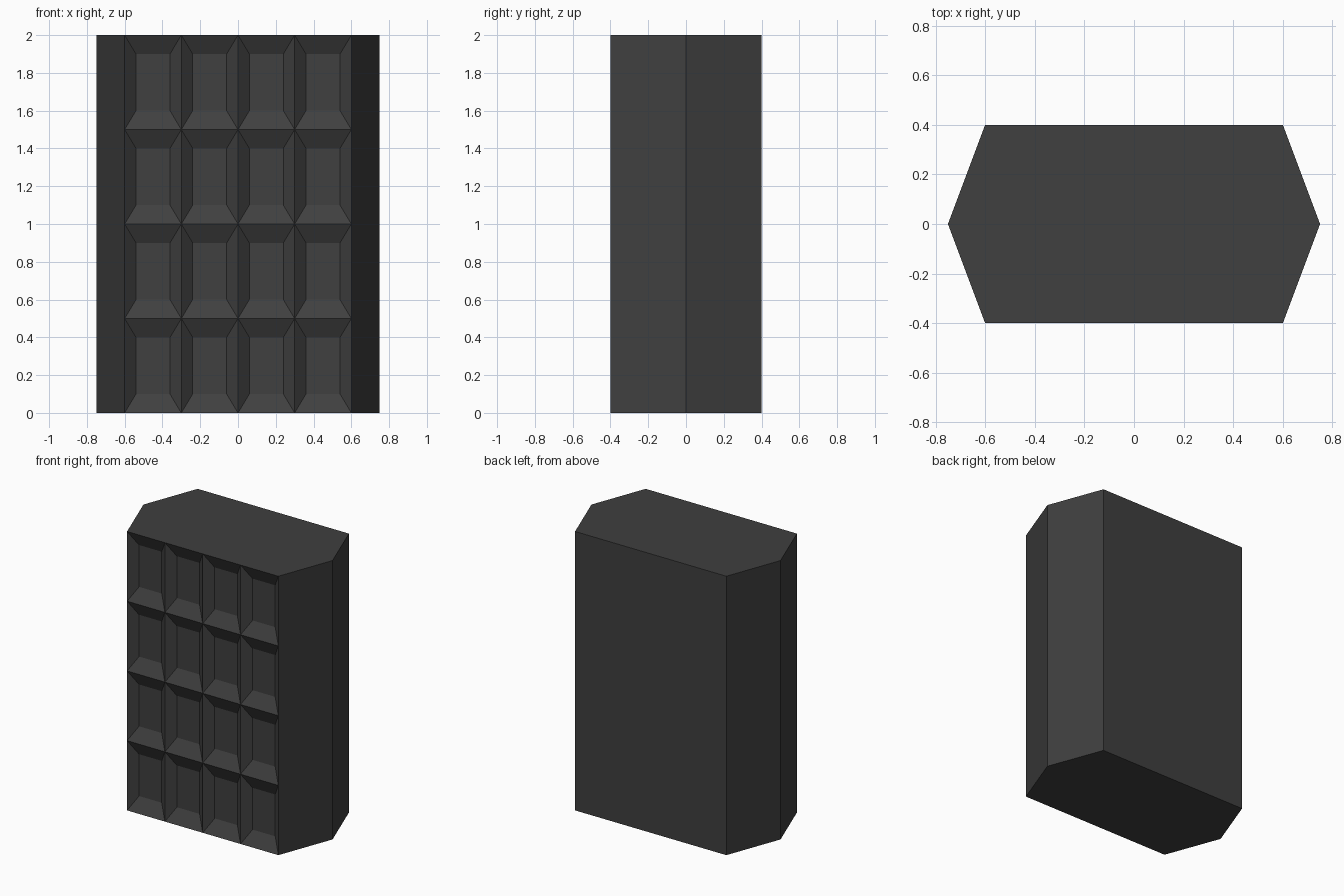
import bpy, bmesh
from mathutils import Vector

if "Cube" in bpy.data.objects:
    bpy.data.objects.remove(bpy.data.objects["Cube"])

bm = bmesh.new()

# Six-sided body, extruded upward from its outline
outline = [(-0.6, -0.4), (0.6, -0.4), (0.75, 0), (0.6, 0.4), (-0.6, 0.4), (-0.75, 0)]
base = bm.faces.new([bm.verts.new((x, y, 0)) for x, y in outline])
top = bmesh.ops.extrude_face_region(bm, geom=[base], use_keep_orig=True)
bmesh.ops.translate(bm, vec=(0, 0, 2), verts=[v for v in top["geom"] if isinstance(v, bmesh.types.BMVert)])
bmesh.ops.recalc_face_normals(bm, faces=bm.faces)


def front_faces():
    return [f for f in bm.faces if all(abs(v.co.y + 0.4) < 1e-4 for v in f.verts)]


# Front divided into a 4 x 4 grid of cells
bmesh.ops.subdivide_edges(bm, edges=front_faces()[0].edges[:], cuts=3, use_grid_fill=True)

# Each cell sunk into a panel with sloping sides
cells = bmesh.ops.extrude_discrete_faces(bm, faces=front_faces())["faces"]
for f in cells:
    centre = f.calc_center_median()
    for v in f.verts:
        v.co = centre + (v.co - centre) * 0.6 + Vector((0, 0.05, 0))

bmesh.ops.recalc_face_normals(bm, faces=bm.faces)
mesh = bpy.data.meshes.new("panelled_block")
bm.to_mesh(mesh)
bm.free()
block = bpy.data.objects.new("panelled_block", mesh)
bpy.context.collection.objects.link(block)

# Dark grey finish
dark = bpy.data.materials.new("dark_grey")
dark.diffuse_color = (0.05, 0.05, 0.05, 1)
dark.use_nodes = True
dark.node_tree.nodes["Principled BSDF"].inputs["Base Color"].default_value = dark.diffuse_color
mesh.materials.append(dark)
